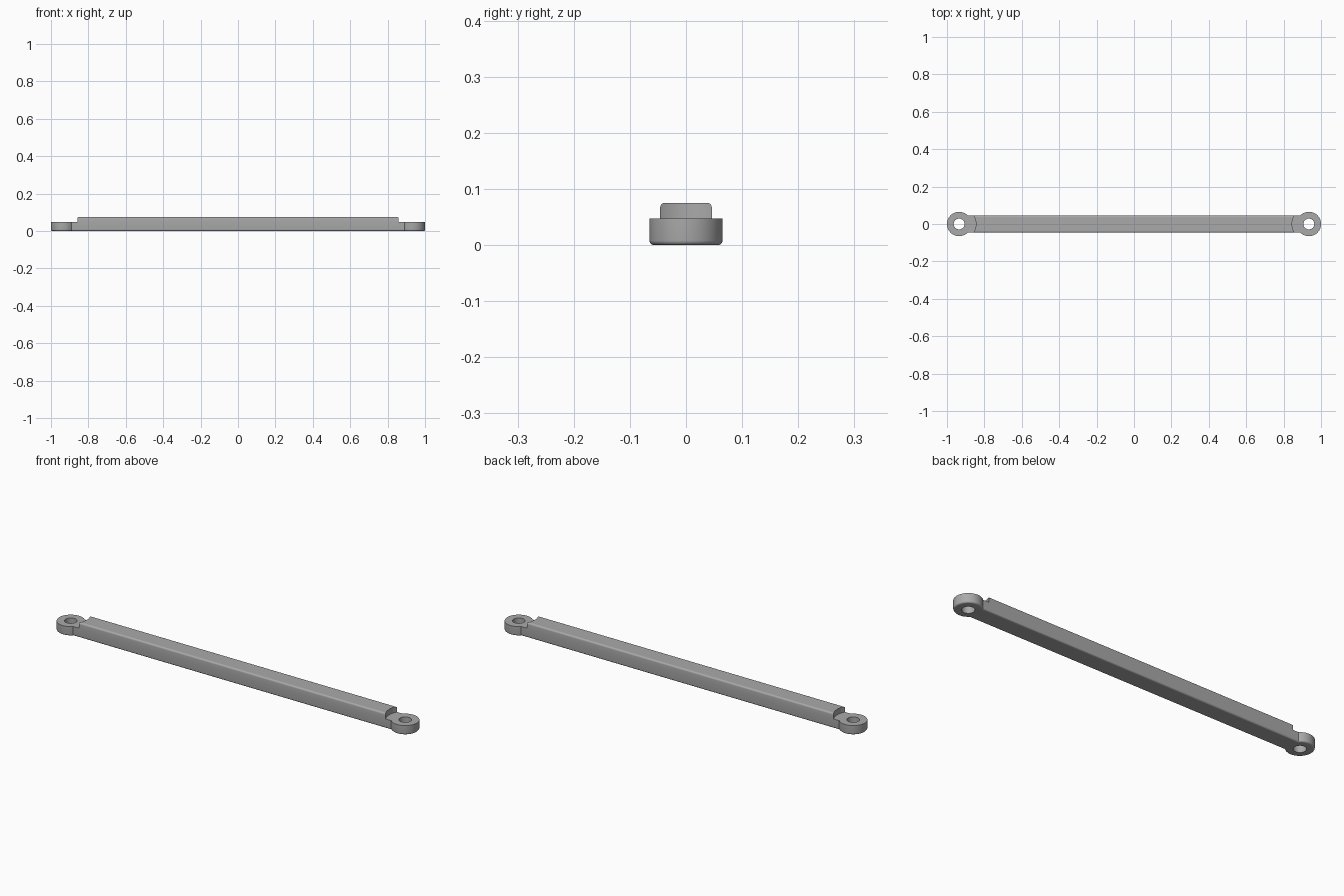
import bpy, bmesh, math

default = bpy.data.objects.get("Cube")
if default:
    bpy.data.objects.remove(default)

BAR_HALF, BAR_TOP = 0.046, 0.075
EYE_X, EYE_R, EYE_TOP = 0.935, 0.065, 0.047
HOLE_R, STEP_R, ROUND = 0.029, 0.09, 0.008

grey = bpy.data.materials.new("grey plastic")
grey.use_nodes = True
grey.diffuse_color = (0.4, 0.4, 0.4, 1)
grey.node_tree.nodes["Principled BSDF"].inputs["Base Color"].default_value = grey.diffuse_color


def make_object(name, bm):
    bmesh.ops.remove_doubles(bm, verts=bm.verts, dist=1e-5)
    bmesh.ops.recalc_face_normals(bm, faces=bm.faces)
    mesh = bpy.data.meshes.new(name)
    bm.to_mesh(mesh)
    bm.free()
    mesh.materials.append(grey)
    obj = bpy.data.objects.new(name, mesh)
    bpy.context.collection.objects.link(obj)
    return obj


def arc(cx, cy, r, start, steps=5):
    """Quarter circle of points, counterclockwise from the start angle."""
    return [(cx + r * math.cos(start + i * math.pi / 2 / steps),
             cy + r * math.sin(start + i * math.pi / 2 / steps)) for i in range(steps + 1)]


def lathe(name, x, profile, sides=64):
    """Solid turned around a vertical axis; the profile is (radius, z)."""
    bm = bmesh.new()
    rings = [[bm.verts.new((x + r * math.cos(i * math.tau / sides),
                            r * math.sin(i * math.tau / sides), z))
              for i in range(sides)] for r, z in profile]
    for a, b in zip(rings, rings[1:]):
        for i in range(sides):
            j = (i + 1) % sides
            bm.faces.new((a[i], a[j], b[j], b[i]))
    bm.faces.new(rings[0])
    bm.faces.new(rings[-1])
    return make_object(name, bm)


def combine(target, tool, operation):
    mod = target.modifiers.new(operation.lower(), "BOOLEAN")
    mod.object, mod.operation, mod.solver = tool, operation, "EXACT"
    bpy.context.view_layer.objects.active = target
    bpy.ops.object.modifier_apply(modifier=mod.name)
    bpy.data.objects.remove(tool)


# Bar: rounded rectangle section swept along x
h, t, r, q = BAR_HALF - ROUND, BAR_TOP - ROUND, ROUND, math.pi / 2
section = (arc(h, t, r, 0) + arc(-h, t, r, q) + arc(-h, r, r, 2 * q) + arc(h, r, r, 3 * q))
bm = bmesh.new()
face = bm.faces.new([bm.verts.new((-EYE_X, y, z)) for y, z in section])
sweep = bmesh.ops.extrude_face_region(bm, geom=[face], use_keep_orig=True)
moved = [v for v in sweep["geom"] if isinstance(v, bmesh.types.BMVert)]
bmesh.ops.translate(bm, verts=moved, vec=(2 * EYE_X, 0, 0))
bar = make_object("link_bar", bm)

# Ends: curved step, eye with rounded lower rim, through hole
for side in (-1, 1):
    x = side * EYE_X
    combine(bar, lathe("step_cutter", x, [(STEP_R, EYE_TOP), (STEP_R, 0.1)]), "DIFFERENCE")
    rim = [(a, z) for a, z in arc(EYE_R - ROUND, ROUND, ROUND, 3 * q)]
    combine(bar, lathe("eye", x, rim + [(EYE_R, EYE_TOP)]), "UNION")
    combine(bar, lathe("hole_cutter", x, [(HOLE_R, -0.05), (HOLE_R, 0.1)], 48), "DIFFERENCE")

# Smooth rounds, sharp corners
bpy.ops.object.select_all(action="DESELECT")
bar.select_set(True)
bpy.context.view_layer.objects.active = bar
bpy.ops.object.shade_smooth_by_angle(angle=math.radians(30))
